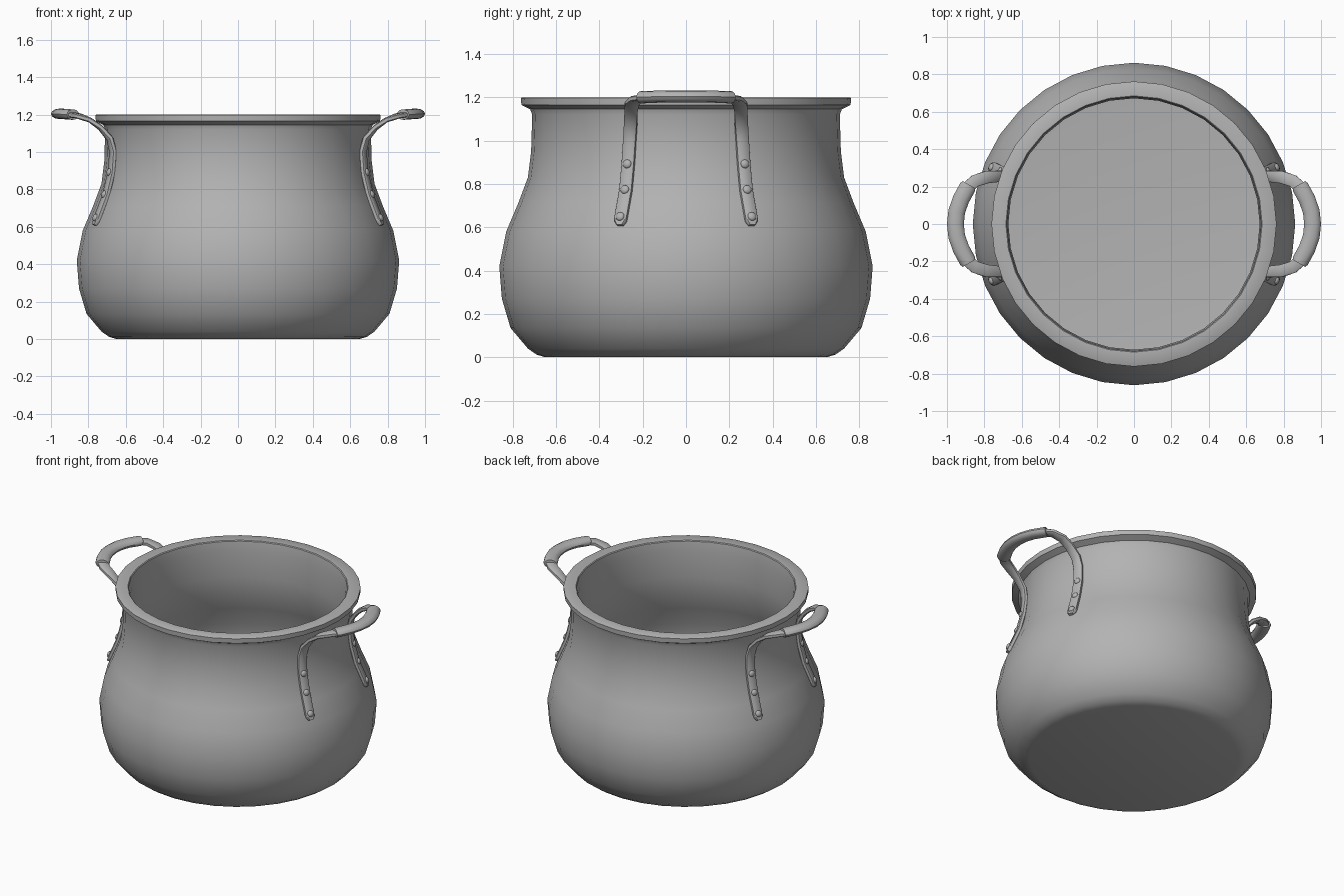
import bpy, bmesh, math
from mathutils import Vector

if "Cube" in bpy.data.objects:
    bpy.data.objects.remove(bpy.data.objects["Cube"], do_unlink=True)

steel = bpy.data.materials.new("grey_steel")
steel.use_nodes = True
GREY = (0.45, 0.45, 0.45, 1)
steel.diffuse_color = GREY
steel.node_tree.nodes["Principled BSDF"].inputs["Base Color"].default_value = GREY


def finish(bm, name, angle, mirror=None):
    """Turn a bmesh into a smooth-shaded, optionally mirrored object."""
    bmesh.ops.recalc_face_normals(bm, faces=bm.faces)
    mesh = bpy.data.meshes.new(name)
    bm.to_mesh(mesh)
    bm.free()
    mesh.materials.append(steel)
    ob = bpy.data.objects.new(name, mesh)
    bpy.context.collection.objects.link(ob)
    bpy.ops.object.select_all(action="DESELECT")
    ob.select_set(True)
    bpy.context.view_layer.objects.active = ob
    bpy.ops.object.shade_smooth_by_angle(angle=math.radians(angle))
    if mirror:
        mod = ob.modifiers.new("mirror", "MIRROR")
        mod.use_axis = mirror
        mod.use_mirror_merge = False
    return ob


def lathe(name, profile, steps, angle):
    bm = bmesh.new()
    verts = [bm.verts.new((0, r, z)) for r, z in profile]
    edges = [bm.edges.new(pair) for pair in zip(verts, verts[1:])]
    bmesh.ops.spin(bm, geom=verts + edges, axis=(0, 0, 1), cent=(0, 0, 0),
                   angle=math.tau, steps=steps)
    bmesh.ops.remove_doubles(bm, verts=bm.verts, dist=0.0005)
    return finish(bm, name, angle)


def frame(path, i):
    """Width and thickness directions at a path point (x, y, z, turn, ...)."""
    here, back, ahead = path[i], path[max(i - 1, 0)], path[min(i + 1, len(path) - 1)]
    turn = math.radians(here[3])
    along = (Vector(ahead[:3]) - Vector(back[:3])).normalized()
    wide = Vector((math.cos(turn), math.sin(turn), 0))
    wide = (wide - along * wide.dot(along)).normalized()
    return wide, along.cross(wide)


def sweep(name, path, section, angle, mirror):
    """Sweep a cross-section along a path; the fifth value scales it."""
    bm = bmesh.new()
    rings = []
    for i, p in enumerate(path):
        wide, thick = frame(path, i)
        rings.append([bm.verts.new(Vector(p[:3]) + wide * u * p[4] + thick * v)
                      for u, v in section])
    n = len(section)
    for a, b in zip(rings, rings[1:]):
        for k in range(n):
            bm.faces.new((a[k], a[(k + 1) % n], b[(k + 1) % n], b[k]))
    bm.faces.new(rings[0])
    bm.faces.new(rings[-1])
    return finish(bm, name, angle, mirror)


# Pot: outer wall, flared rim, inner wall and floor in one turned profile
outer = [(0, 0), (0.65, 0), (0.69, 0.012), (0.73, 0.04), (0.81, 0.135),
         (0.85, 0.27), (0.862, 0.42), (0.83, 0.58), (0.775, 0.71),
         (0.73, 0.83), (0.715, 0.95), (0.71, 1.12)]
rim = [(0.72, 1.145), (0.76, 1.165), (0.762, 1.197), (0.757, 1.2),
       (0.685, 1.2), (0.68, 1.195), (0.672, 1.13)]
inner = [(r - 0.037, max(z, 0.035)) for r, z in reversed(outer[2:-1])]
lathe("pot", outer + rim + inner + [(0, 0.035)], 32, 32)

# Handle straps: riveted to the wall, then curving out over the rim
strap = [(0.764, 0.304, 0.608, 112, 0.5), (0.758, 0.302, 0.625, 112, 0.9),
         (0.752, 0.3, 0.645, 112, 1), (0.705, 0.278, 0.77, 112, 1),
         (0.677, 0.267, 0.89, 112, 1), (0.668, 0.26, 1.0, 110, 1),
         (0.685, 0.256, 1.07, 108, 1), (0.735, 0.254, 1.13, 100, 1),
         (0.79, 0.25, 1.17, 88, 1.1), (0.85, 0.23, 1.192, 65, 1.1),
         (0.895, 0.19, 1.2, 42, 1.1)]
band = [(-0.03, -0.008), (-0.024, -0.013), (0.024, -0.013), (0.03, -0.008),
        (0.03, 0.008), (0.024, 0.013), (-0.024, 0.013), (-0.03, 0.008)]
sweep("handle_strap", strap, band, 40, (True, True, False))

# Grips: thick oval tubes joining the two straps on each side
half = [(0.882, 0.21, 1.2, 42, 0.85), (0.889, 0.198, 1.2, 40, 1),
        (0.926, 0.13, 1.203, 24, 1), (0.948, 0.065, 1.204, 10, 1)]
path = half + [(0.955, 0, 1.204, 0, 1)]
path += [(x, -y, z, -turn, s) for x, y, z, turn, s in reversed(half)]
oval = [(0.045 * math.cos(math.tau * k / 12), 0.028 * math.sin(math.tau * k / 12))
        for k in range(12)]
sweep("handle_grip", path, oval, 40, (True, False, False))

# Rivets: low domes on the straps
bm = bmesh.new()
for i in (2, 3, 4):
    wide, thick = frame(strap, i)
    outward = thick if thick.x > 0 else -thick
    turned = outward.to_track_quat("Z", "Y").to_matrix().to_4x4()
    dome = bmesh.ops.create_uvsphere(bm, u_segments=12, v_segments=8, radius=0.021)
    for v in dome["verts"]:
        v.co.z *= 0.6
        v.co = turned @ v.co + Vector(strap[i][:3]) + outward * 0.013
finish(bm, "rivets", 60, (True, True, False))
